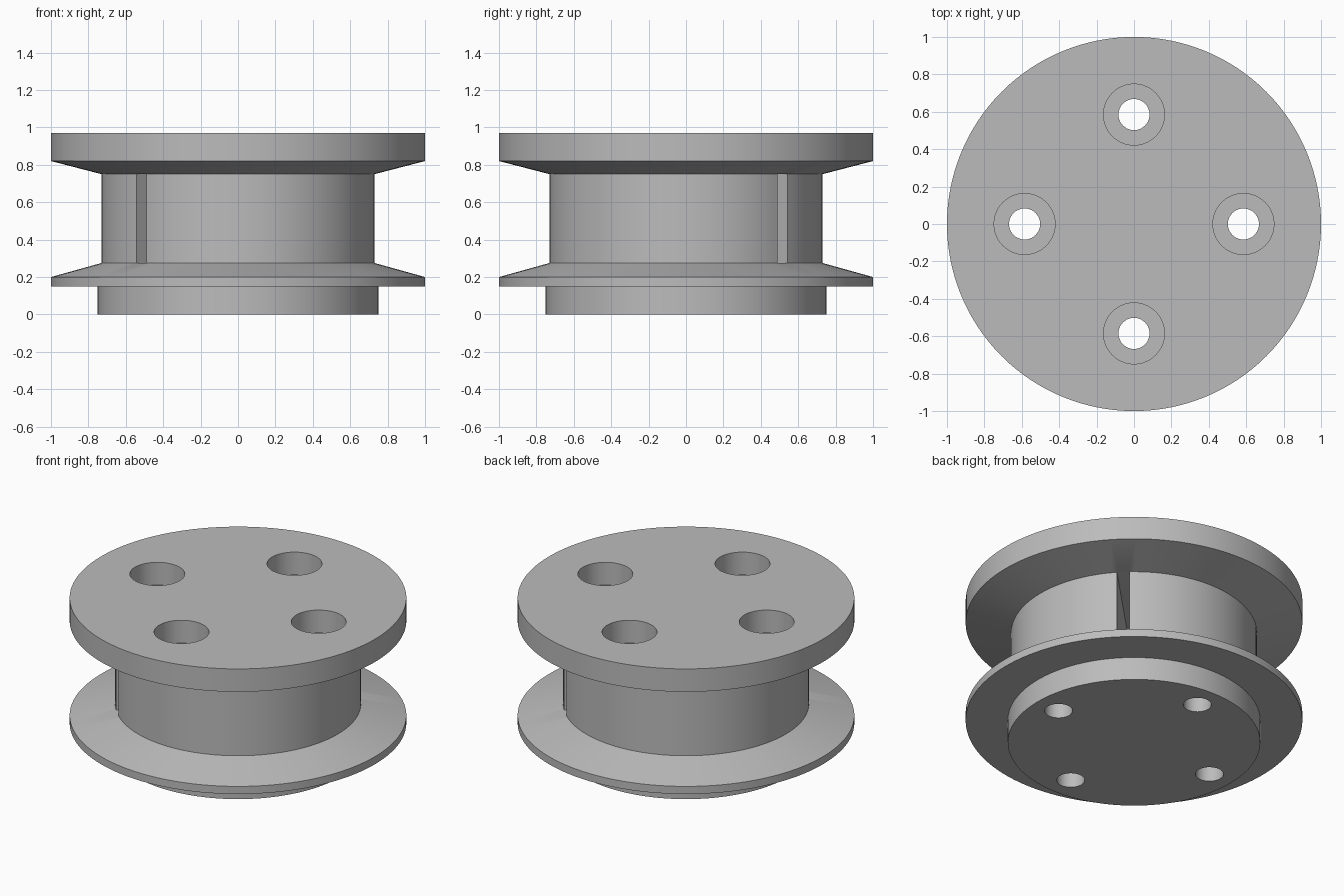
import bpy
import bmesh
from math import cos, sin, pi, radians
from mathutils import Matrix

SEGMENTS = 128

if "Cube" in bpy.data.objects:
    bpy.data.objects.remove(bpy.data.objects["Cube"], do_unlink=True)

grey = bpy.data.materials.new("plain grey")
grey.use_nodes = True
grey.diffuse_color = (0.5, 0.5, 0.5, 1)
grey.node_tree.nodes["Principled BSDF"].inputs["Base Color"].default_value = grey.diffuse_color


def add_object(name, bm):
    mesh = bpy.data.meshes.new(name)
    bmesh.ops.recalc_face_normals(bm, faces=bm.faces)
    bm.to_mesh(mesh)
    bm.free()
    mesh.materials.append(grey)
    obj = bpy.data.objects.new(name, mesh)
    bpy.context.collection.objects.link(obj)
    return obj


def lathe(name, profile):
    """Closed solid of revolution from (radius, height) points."""
    bm = bmesh.new()
    rings = []
    for r, z in profile:
        angles = [2 * pi * i / SEGMENTS for i in range(SEGMENTS)]
        rings.append([bm.verts.new((r * cos(a), r * sin(a), z)) for a in angles])
    for low, high in zip(rings, rings[1:]):
        for i in range(SEGMENTS):
            j = (i + 1) % SEGMENTS
            bm.faces.new((low[i], low[j], high[j], high[i]))
    bm.faces.new(rings[0][::-1])
    bm.faces.new(rings[-1])
    return add_object(name, bm)


# Spool: locating base, lower flange, core and upper flange
spool = lathe("spool_body", [
    (0.75, 0), (0.75, 0.15), (1, 0.15), (1, 0.2), (0.73, 0.275),
    (0.73, 0.75), (1, 0.82), (1, 0.97)])

cutters = []

# Four bolt holes with counterbores from the top
for i in range(4):
    a = i * pi / 2
    hole = lathe("bolt_hole_cutter", [
        (0.083, -0.1), (0.083, 0.822), (0.163, 0.822), (0.163, 1.1)])
    hole.data.transform(Matrix.Translation((0.585 * cos(a), 0.585 * sin(a), 0)))
    cutters.append(hole)

# Narrow slot straight through the core on the diagonal
bm = bmesh.new()
bmesh.ops.create_cube(bm, size=1)
bmesh.ops.scale(bm, vec=(1.48, 0.076, 0.475), verts=bm.verts)
bmesh.ops.rotate(bm, matrix=Matrix.Rotation(radians(45), 3, "Z"), verts=bm.verts)
bmesh.ops.translate(bm, vec=(0, 0, 0.5125), verts=bm.verts)
cutters.append(add_object("slot_cutter", bm))

for cutter in cutters:
    cutter.hide_render = True
    cut = spool.modifiers.new(cutter.name, "BOOLEAN")
    cut.operation = "DIFFERENCE"
    cut.solver = "EXACT"
    cut.object = cutter

# Apply the cuts and drop the cutters
bpy.context.view_layer.update()
depsgraph = bpy.context.evaluated_depsgraph_get()
result = bpy.data.meshes.new_from_object(spool.evaluated_get(depsgraph))
spool.modifiers.clear()
spool.data = result
result.name = "spool_body"
for cutter in cutters:
    bpy.data.objects.remove(cutter, do_unlink=True)

bpy.ops.object.select_all(action="DESELECT")
spool.select_set(True)
bpy.context.view_layer.objects.active = spool
bpy.ops.object.shade_smooth_by_angle(angle=radians(30))
